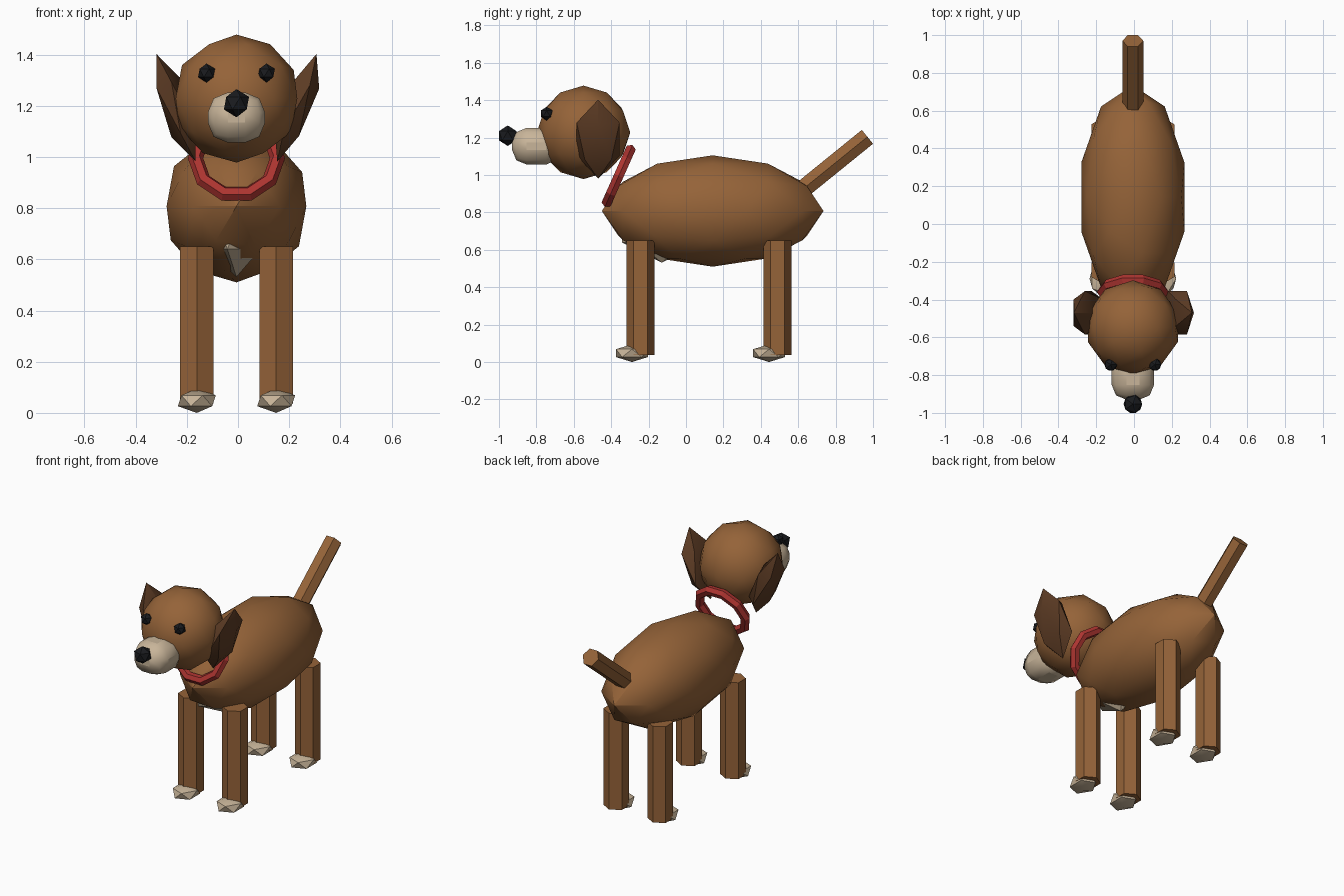
import bpy
from math import radians, sin, cos

if "Cube" in bpy.data.objects:
    bpy.data.objects.remove(bpy.data.objects["Cube"])

CX = -0.006  # the body axis sits slightly off centre because the ears are uneven


def material(name, rgb):
    m = bpy.data.materials.new(name)
    m.diffuse_color = (*rgb, 1)
    m.use_nodes = True
    m.node_tree.nodes["Principled BSDF"].inputs["Base Color"].default_value = m.diffuse_color
    return m


BROWN = material("brown_fur", (0.30, 0.125, 0.04))
DARK = material("dark_fur", (0.11, 0.045, 0.018))
CREAM = material("cream_fur", (0.58, 0.46, 0.32))
BLACK = material("black", (0.01, 0.011, 0.013))
RED = material("red", (0.42, 0.035, 0.03))


def finish(name, mat):
    ob = bpy.context.object
    ob.name = name
    ob.data.materials.append(mat)
    bpy.ops.object.transform_apply(location=False, rotation=False, scale=True)
    bpy.ops.object.shade_smooth_by_angle(angle=radians(30))
    return ob


def ball(name, mat, loc, radii, detail=1, rot=(0, 0, 0)):
    bpy.ops.mesh.primitive_ico_sphere_add(
        subdivisions=detail, radius=1, location=(loc[0] + CX, loc[1], loc[2]), rotation=rot)
    bpy.context.object.scale = radii
    return finish(name, mat)


def post(name, mat, loc, radius, length, rot=(0, 0, 0)):
    bpy.ops.mesh.primitive_cylinder_add(
        vertices=6, radius=radius, depth=length,
        location=(loc[0] + CX, loc[1], loc[2]), rotation=rot)
    return finish(name, mat)


# body, chest patch and head
ball("body", BROWN, (0, 0.1425, 0.8075), (0.287, 0.5925, 0.2975), 2)
ball("chest_patch", CREAM, (0, -0.13, 0.728), (0.13, 0.25, 0.197))
ball("head", BROWN, (0, -0.548, 1.228), (0.25, 0.25, 0.25), 2)

# muzzle: heavily rounded box
bpy.ops.mesh.primitive_cube_add(size=2, location=(CX, -0.80, 1.154))
bpy.context.object.scale = (0.112, 0.13, 0.098)
muzzle = finish("muzzle", CREAM)
bevel = muzzle.modifiers.new("round", 'BEVEL')
bevel.width = 0.078
bevel.segments = 2

ball("nose", BLACK, (0, -0.953, 1.21), (0.055, 0.055, 0.055))

# parts on both sides
for side, label in ((-1, "left"), (1, "right")):
    ball(f"eye_{label}", BLACK, (side * 0.117, -0.745, 1.328), (0.037,) * 3)
    ball(f"ear_{label}", DARK, (side * 0.236, -0.47, 1.192),
         (0.063, 0.135, 0.224), rot=(0, side * radians(20), 0))
    for end, y in (("front", -0.243), ("back", 0.49)):
        post(f"{end}_leg_{label}", BROWN, (side * 0.155, y, 0.344), 0.075, 0.614)
        ball(f"{end}_paw_{label}", CREAM, (side * 0.155, y - 0.046, 0.0475),
             (0.083, 0.1, 0.0475))

# collar: tilted ring
bpy.ops.mesh.primitive_torus_add(
    major_segments=10, minor_segments=6, major_radius=0.16, minor_radius=0.03,
    location=(CX, -0.36, 0.995), rotation=(radians(66), 0, 0))
finish("collar", RED)

# tail: tilted six-sided post, measured back from its tip
lift, length = radians(39), 0.5
post("tail", BROWN,
     (0, 0.97 - cos(lift) * length / 2, 1.204 - sin(lift) * length / 2),
     0.055, length, (0, radians(90) - lift, radians(90)))
